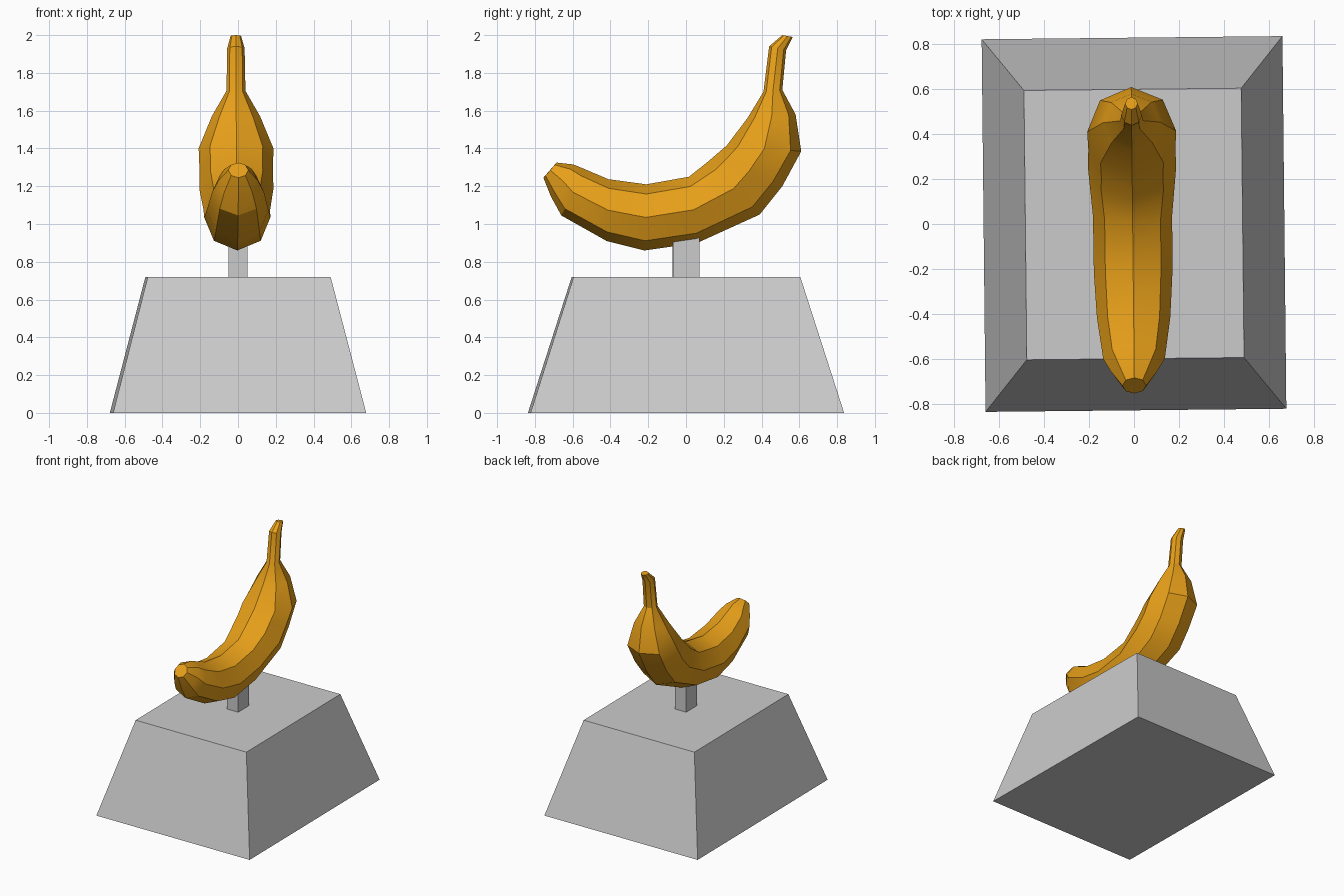
import bpy, bmesh, math
from mathutils import Vector

if "Cube" in bpy.data.objects:
    bpy.data.objects.remove(bpy.data.objects["Cube"])

YAW = math.radians(0.6)


def loft(name, rings):
    """Skin a closed tube through rings with equal point counts."""
    bm = bmesh.new()
    loops = [[bm.verts.new(p) for p in ring] for ring in rings]
    n = len(loops[0])
    for a, b in zip(loops, loops[1:]):
        for i in range(n):
            j = (i + 1) % n
            bm.faces.new((a[i], a[j], b[j], b[i]))
    bm.faces.new(loops[0])
    bm.faces.new(loops[-1])
    bmesh.ops.recalc_face_normals(bm, faces=bm.faces)
    mesh = bpy.data.meshes.new(name)
    bm.to_mesh(mesh)
    bm.free()
    obj = bpy.data.objects.new(name, mesh)
    bpy.context.collection.objects.link(obj)
    obj.rotation_euler.z = YAW
    return obj


def rect(hx, hy, z):
    return [(sx * hx, sy * hy, z) for sx, sy in ((-1, -1), (1, -1), (1, 1), (-1, 1))]


# Tapered pedestal and short support post
loft("pedestal", [rect(0.67, 0.83, 0), rect(0.484, 0.60, 0.72)])
loft("support_post", [rect(0.05, 0.07, 0.72), rect(0.05, 0.07, 0.98)])

# Banana: each ring is given by its inner and outer (y, z) points
SPANS = [
    ((-0.685, 1.325), (-0.755, 1.245)),
    ((-0.595, 1.315), (-0.715, 1.145)),
    ((-0.54, 1.292), (-0.66, 1.045)),
    ((-0.41, 1.237), (-0.42, 0.91)),
    ((-0.21, 1.21), (-0.22, 0.86)),
    ((0.015, 1.25), (0.06, 0.90)),
    ((0.11, 1.325), (0.39, 1.05)),
    ((0.16, 1.368), (0.51, 1.20)),
    ((0.215, 1.415), (0.61, 1.385)),
    ((0.325, 1.56), (0.58, 1.58)),
    ((0.41, 1.70), (0.51, 1.71)),
    ((0.44, 1.94), (0.53, 1.92)),
    ((0.51, 2.0), (0.565, 1.99)),
]
rings = []
for inner, outer in SPANS:
    a, b = Vector((0, *inner)), Vector((0, *outer))
    mid, arm = (a + b) / 2, (a - b) / 2
    side = Vector((arm.length, 0, 0))
    rings.append([mid + arm * math.cos(t) + side * math.sin(t)
                  for t in (k * math.tau / 8 for k in range(8))])
banana = loft("banana", rings)
banana.location.x = -0.006

yellow = bpy.data.materials.new("banana_yellow")
yellow.diffuse_color = (0.8, 0.35, 0.01, 1)
yellow.use_nodes = True
yellow.node_tree.nodes["Principled BSDF"].inputs["Base Color"].default_value = yellow.diffuse_color
banana.data.materials.append(yellow)
bpy.context.view_layer.objects.active = banana
banana.select_set(True)
bpy.ops.object.shade_smooth_by_angle(angle=math.radians(30))
